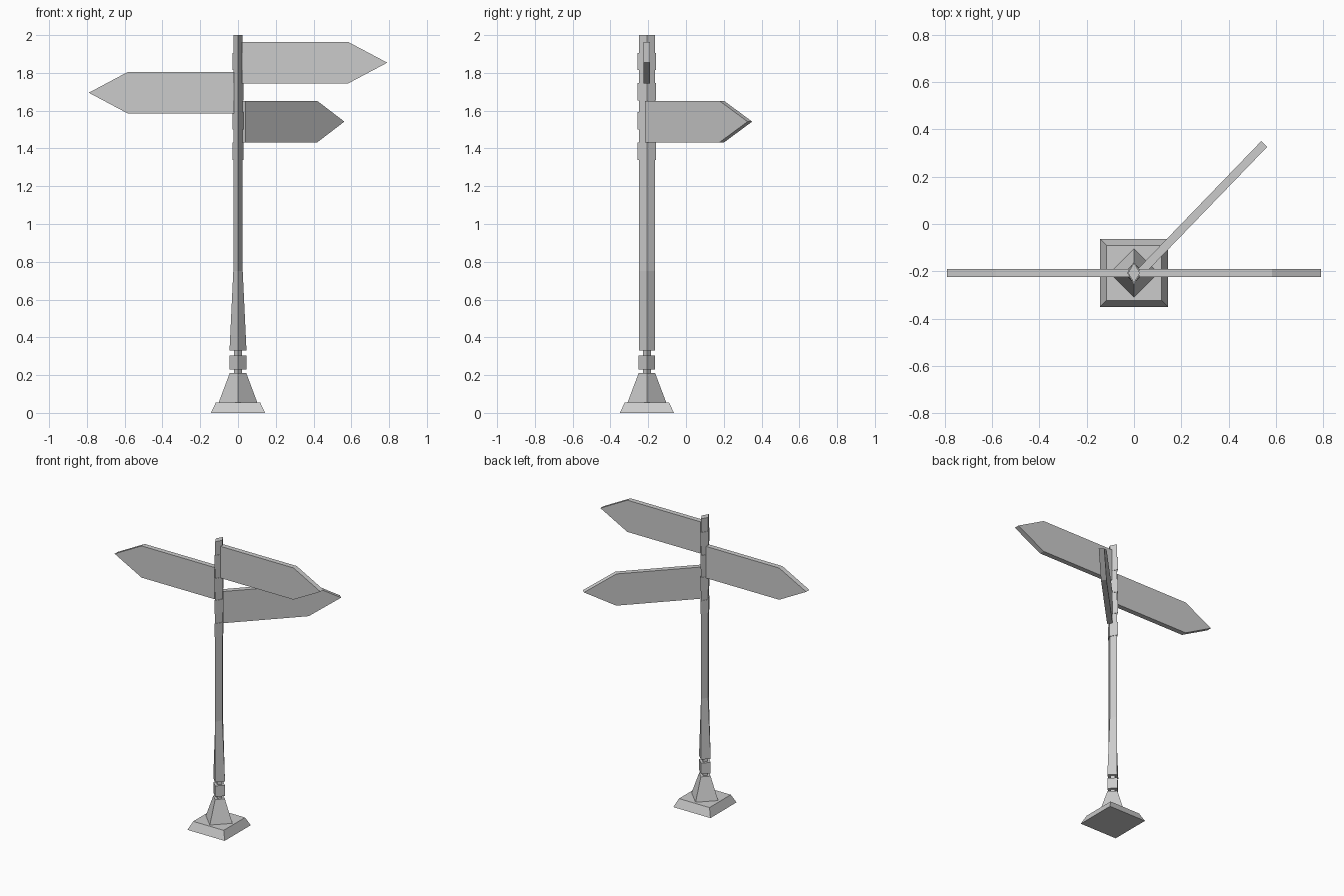
import bpy, bmesh, math

if "Cube" in bpy.data.objects:
    bpy.data.objects.remove(bpy.data.objects["Cube"])

PY = -0.207  # y of the post axis


def loft(name, sections, square=False):
    """Four-sided solid through (z, x radius, y radius) sections; diamond or square."""
    bm = bmesh.new()
    corners = [(1, 1), (-1, 1), (-1, -1), (1, -1)] if square else [(1, 0), (0, 1), (-1, 0), (0, -1)]
    rings = [[bm.verts.new((cx * rx, PY + cy * ry, z)) for cx, cy in corners]
             for z, rx, ry in sections]
    for a, b in zip(rings, rings[1:]):
        for i in range(4):
            j = (i + 1) % 4
            bm.faces.new((a[i], a[j], b[j], b[i]))
    bm.faces.new(rings[0][::-1])
    bm.faces.new(rings[-1])
    return finish(name, bm)


def finish(name, bm):
    bmesh.ops.recalc_face_normals(bm, faces=bm.faces[:])
    me = bpy.data.meshes.new(name)
    bm.to_mesh(me)
    bm.free()
    ob = bpy.data.objects.new(name, me)
    bpy.context.collection.objects.link(ob)
    return ob


def arrow_sign(name, start, length, z, angle, half_h=0.11, head=0.207, t=0.0175):
    """Pointed board running from start along angle."""
    outline = [(0, -half_h), (length - head, -half_h), (length, 0),
               (length - head, half_h), (0, half_h)]
    bm = bmesh.new()
    front = bm.faces.new([bm.verts.new((u, -t, v)) for u, v in outline])
    ext = bmesh.ops.extrude_face_region(bm, geom=[front], use_keep_orig=True)
    moved = [g for g in ext["geom"] if isinstance(g, bmesh.types.BMVert)]
    bmesh.ops.translate(bm, verts=moved, vec=(0, 2 * t, 0))
    ob = finish(name, bm)
    ob.location = (start[0], start[1], z)
    ob.rotation_euler.z = angle
    return ob


# Foot
loft("base_plate", [(0, 0.143, 0.143), (0.056, 0.117, 0.117)], square=True)
loft("base_cone", [(0.056, 0.102, 0.102), (0.21, 0.044, 0.044)])

# Neck and lower ring
loft("neck", [(0.20, 0.021, 0.021), (0.34, 0.021, 0.021)])
loft("lower_ring", [(0.23, 0.044, 0.044), (0.305, 0.044, 0.044)])

# Post, wider at the bottom
loft("post", [(0.33, 0.045, 0.043), (0.75, 0.025, 0.043), (2.0, 0.025, 0.043)])

# Sign collars
for i, z in enumerate((1.386, 1.547, 1.70, 1.86)):
    loft(f"collar_{i + 1}", [(z - 0.046, 0.029, 0.049), (z + 0.046, 0.029, 0.049)])

# Arrow signs
arrow_sign("sign_right", (0.022, PY), 0.768, 1.854, 0)
arrow_sign("sign_left", (-0.022, PY), 0.768, 1.695, math.pi)
arrow_sign("sign_back_right", (0.026, PY + 0.002), 0.755, 1.542, math.radians(46))
